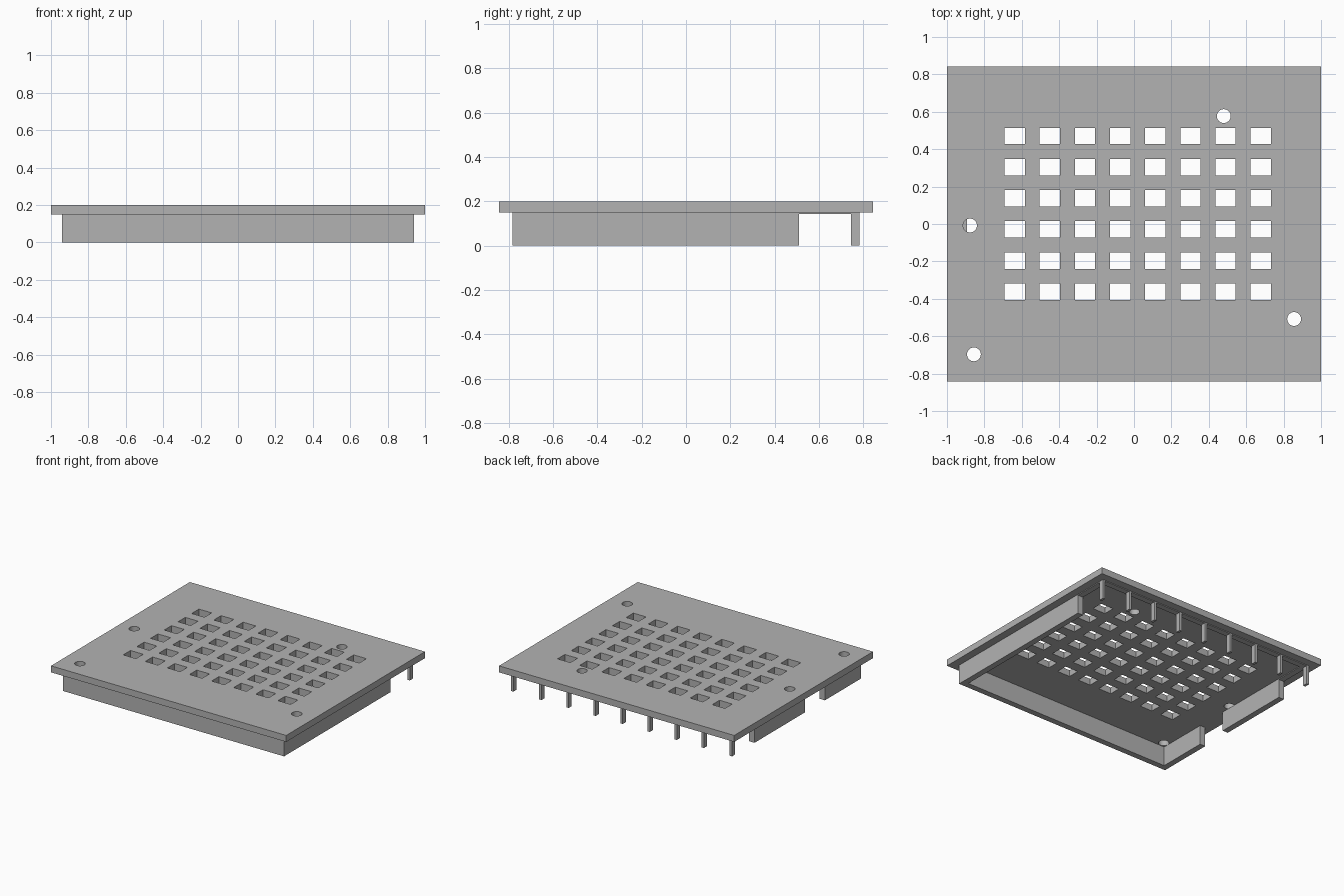
import bpy
import bmesh
from mathutils import Matrix, Vector

default_cube = bpy.data.objects.get("Cube")
if default_cube:
    bpy.data.objects.remove(default_cube, do_unlink=True)

GREY = (0.45, 0.45, 0.45, 1.0)
grey = bpy.data.materials.new("plain grey")
grey.use_nodes = True
grey.diffuse_color = GREY
grey.node_tree.nodes["Principled BSDF"].inputs["Base Color"].default_value = GREY


def add_box(bm, low, high):
    low, high = Vector(low), Vector(high)
    place = Matrix.Translation((low + high) / 2) @ Matrix.Diagonal((*(high - low), 1))
    bmesh.ops.create_cube(bm, size=1, matrix=place)


def make_object(name, bm):
    mesh = bpy.data.meshes.new(name)
    bm.to_mesh(mesh)
    bm.free()
    mesh.materials.append(grey)
    obj = bpy.data.objects.new(name, mesh)
    bpy.context.collection.objects.link(obj)
    return obj


def make_box(name, low, high):
    bm = bmesh.new()
    add_box(bm, low, high)
    return make_object(name, bm)


# Overall sizes
TOP, UNDER = 0.2, 0.15
WX, WY = 0.94, 0.783        # outer faces of the skirt
WALL = 0.046
SIDE_END = 0.51             # where the side walls stop

# Top plate, pierced by a grid of windows and four round holes
plate = make_box("top_plate", (-1, -0.843, UNDER), (1, 0.843, TOP))
bm = bmesh.new()
for col in range(8):
    for row in range(6):
        x, y = -0.638 + col * 0.188, -0.362 + row * 0.1665
        add_box(bm, (x - 0.054, y - 0.044, 0.1), (x + 0.054, y + 0.044, 0.3))
for x, y in ((-0.877, -0.008), (0.48, 0.577), (0.856, -0.508), (-0.856, -0.697)):
    bmesh.ops.create_cone(bm, cap_ends=True, segments=32, radius1=0.037, radius2=0.037,
                          depth=0.2, matrix=Matrix.Translation((x, y, 0.2)))
cutter = make_object("hole_cutter", bm)
cutter.hide_render = True
cut = plate.modifiers.new("holes", "BOOLEAN")
cut.operation, cut.solver, cut.object = "DIFFERENCE", "EXACT", cutter
bpy.context.view_layer.objects.active = plate
plate.select_set(True)
bpy.ops.object.modifier_apply(modifier=cut.name)
bpy.data.objects.remove(cutter, do_unlink=True)
bpy.ops.object.shade_smooth_by_angle(angle=0.5)

# Skirt walls, with a gap in the one on the -x side
make_box("front_wall", (-WX, -WY, 0), (WX, -WY + WALL, UNDER))
make_box("left_wall", (WX - WALL, -WY + WALL, 0), (WX, SIDE_END, UNDER))
make_box("right_wall_front", (-WX, -WY + WALL, 0), (-WX + WALL, -0.345, UNDER))
make_box("right_wall_back", (-WX, -0.1, 0), (-WX + WALL, SIDE_END, UNDER))

# Thin lip under the open part of the rim
LIP = 0.144
make_box("back_lip", (-WX, WY - WALL, LIP), (WX, WY, UNDER))
for name, x in (("left_lip", WX - WALL), ("right_lip", -WX)):
    make_box(name, (x, SIDE_END, LIP), (x + WALL, WY - WALL, UNDER))

# Row of slim posts along the back
for i in range(9):
    x = max(-0.93, min(0.93, (i - 4) * 0.23))
    if i in (0, 8):
        x = 0.93 if i else -0.93
    make_box(f"back_post_{i + 1}", (x - 0.01, 0.745, 0), (x + 0.01, WY, UNDER))
